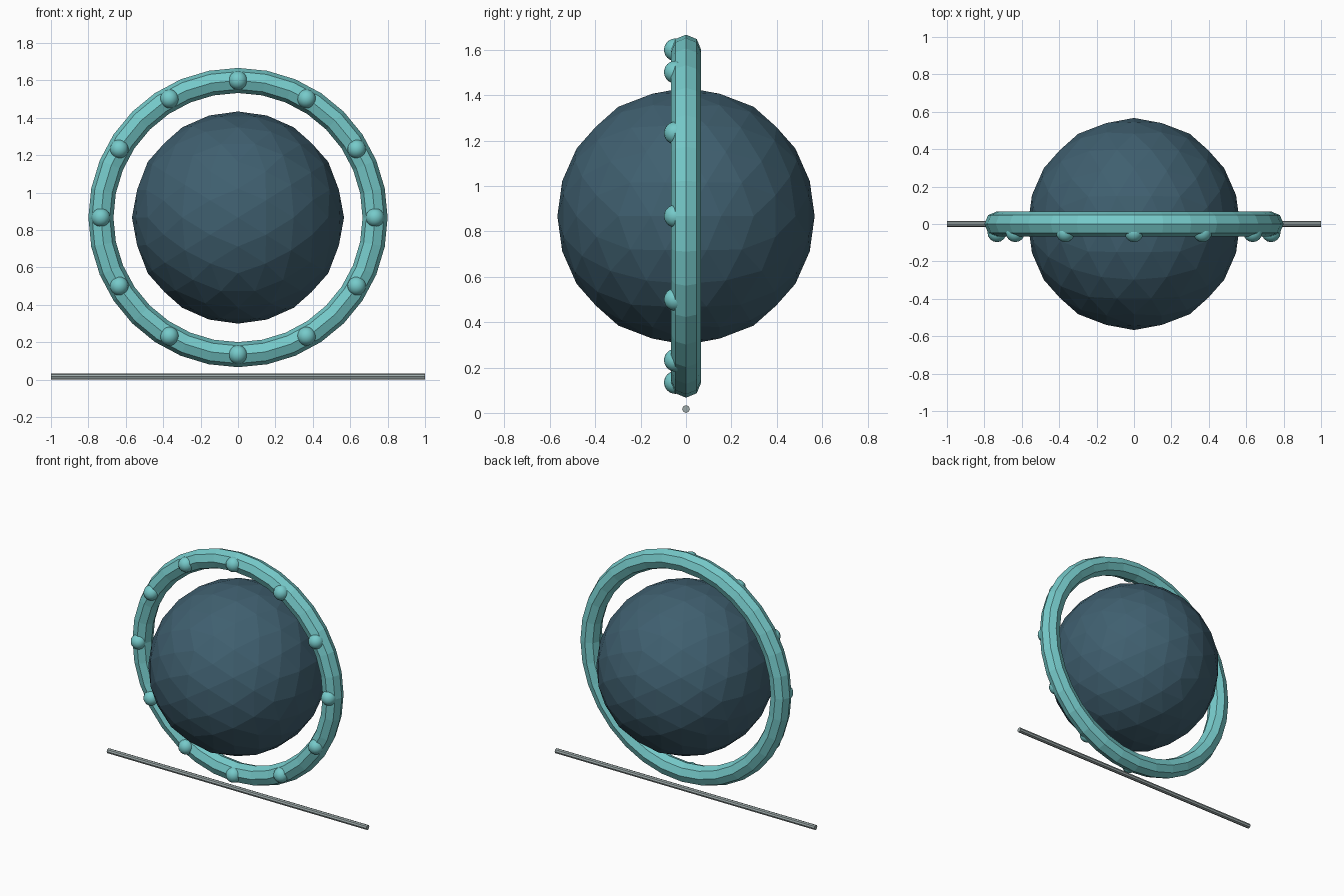
import bpy, bmesh, math
from mathutils import Vector, Matrix

cube = bpy.data.objects.get("Cube")
if cube:
    bpy.data.objects.remove(cube, do_unlink=True)

CENTRE = Vector((0, 0, 0.867))
RING_R, TUBE_R = 0.733, 0.067


def material(name, rgb):
    m = bpy.data.materials.new(name)
    m.use_nodes = True
    m.diffuse_color = (*rgb, 1)
    m.node_tree.nodes["Principled BSDF"].inputs["Base Color"].default_value = (*rgb, 1)
    return m


def add_object(name, bm, mat, location, smooth=False):
    bmesh.ops.recalc_face_normals(bm, faces=bm.faces)
    mesh = bpy.data.meshes.new(name)
    for f in bm.faces:
        f.smooth = smooth
    bm.to_mesh(mesh)
    bm.free()
    mesh.materials.append(mat)
    obj = bpy.data.objects.new(name, mesh)
    obj.location = location
    bpy.context.collection.objects.link(obj)
    return obj


slate = material("slate blue", (0.05, 0.115, 0.16))
aqua = material("aqua", (0.18, 0.59, 0.59))
grey = material("steel grey", (0.33, 0.39, 0.39))

# Faceted core: icosahedron aligned to the axes, subdivided twice onto a sphere
bm = bmesh.new()
t = (1 + math.sqrt(5)) / 2
for a in (-1, 1):
    for b in (-t, t):
        for co in ((a, 0, b), (0, b, a), (b, a, 0)):
            bm.verts.new(co)
bmesh.ops.convex_hull(bm, input=bm.verts)
for step in range(2):
    bmesh.ops.subdivide_edges(bm, edges=bm.edges[:], cuts=1, use_grid_fill=True)
    for v in bm.verts:
        v.co = v.co.normalized() * 0.567
add_object("core_sphere", bm, slate, CENTRE)

# Upright ring: eight-sided tube spun around the y axis
bm = bmesh.new()
SIDES, STEPS = 8, 32
rows = []
for i in range(STEPS):
    turn = Matrix.Rotation(math.tau * i / STEPS, 3, 'Y')
    row = []
    for j in range(SIDES):
        a = math.tau * j / SIDES
        point = Vector((RING_R + TUBE_R * math.cos(a), TUBE_R * math.sin(a), 0))
        row.append(bm.verts.new(turn @ point))
    rows.append(row)
for i in range(STEPS):
    r, s = rows[i], rows[(i + 1) % STEPS]
    for j in range(SIDES):
        k = (j + 1) % SIDES
        bm.faces.new((r[j], s[j], s[k], r[k]))
add_object("ring", bm, aqua, CENTRE)

# Twelve beads set in the front of the ring
for i in range(12):
    a = math.tau * i / 12
    bm = bmesh.new()
    bmesh.ops.create_uvsphere(bm, u_segments=16, v_segments=12, radius=0.05)
    offset = Vector((RING_R * math.sin(a), -0.047, RING_R * math.cos(a)))
    add_object(f"bead_{i + 1}", bm, aqua, CENTRE + offset, smooth=True)

# Thin rod lying beneath the ring
bm = bmesh.new()
bmesh.ops.create_cone(bm, cap_ends=True, segments=8, radius1=0.017, radius2=0.017,
                      depth=2, matrix=Matrix.Rotation(math.pi / 2, 4, 'Y'))
add_object("base_rod", bm, grey, (0, 0, 0.017))
